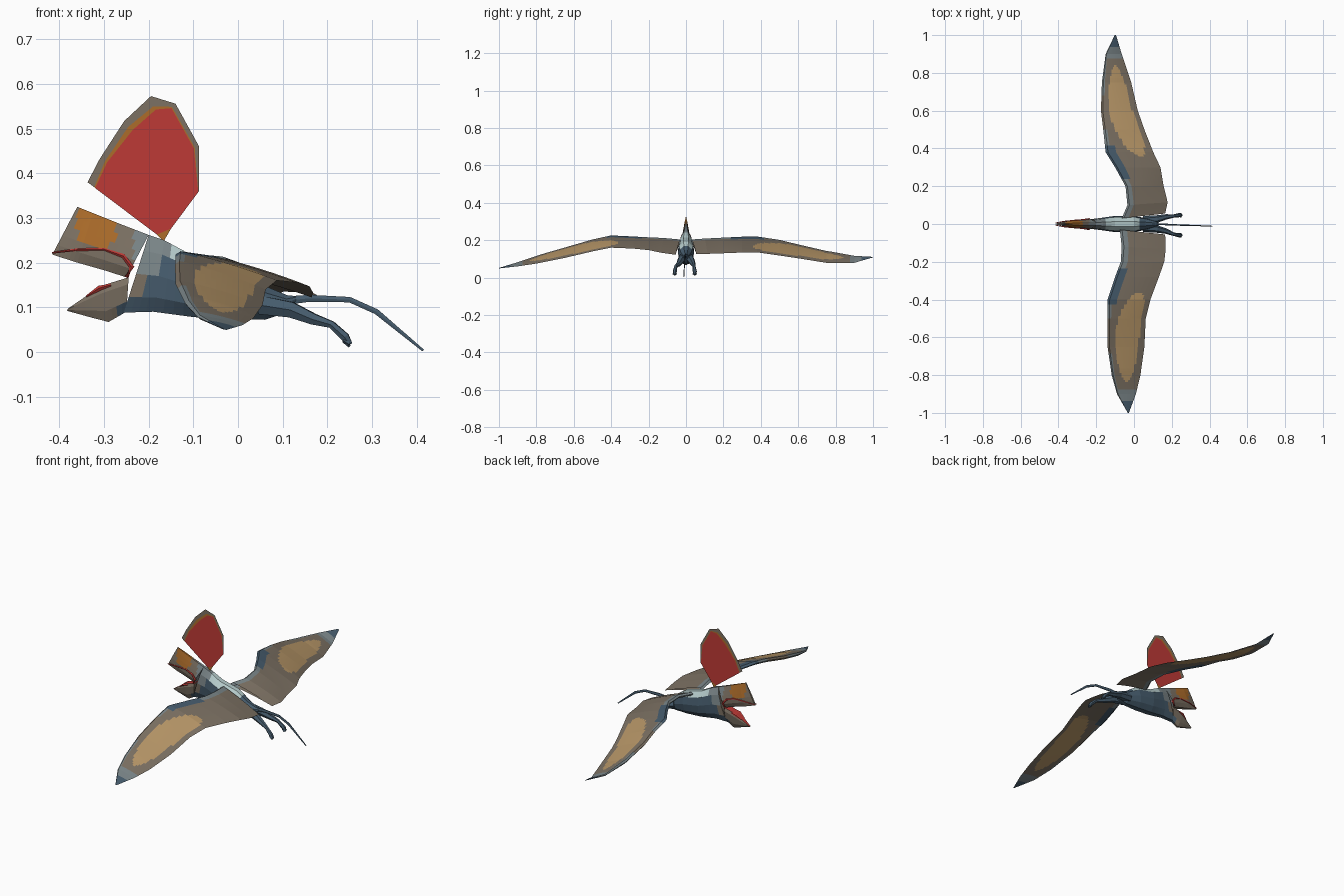
import bpy, bmesh, math
from mathutils import Vector

if "Cube" in bpy.data.objects:
    bpy.data.objects.remove(bpy.data.objects["Cube"])

COLOURS = {"taupe": (124, 113, 99), "tan": (184, 151, 104), "slate": (70, 92, 109),
           "grey_blue": (122, 133, 136), "pale": (182, 204, 204), "red": (190, 58, 54),
           "orange": (172, 108, 42)}
NAMES = list(COLOURS)
MATS = []
for n, c in COLOURS.items():
    m = bpy.data.materials.new(n)
    m.diffuse_color = [((v / 255 + 0.055) / 1.055) ** 2.4 for v in c] + [1]
    m.use_nodes = True
    m.node_tree.nodes["Principled BSDF"].inputs["Base Color"].default_value = m.diffuse_color
    MATS.append(m)


def make(name, verts, faces, rule, recalc=True):
    """Mesh object, each face coloured by rule(centre, normal)."""
    bm = bmesh.new()
    vs = [bm.verts.new(v) for v in verts]
    for f in faces:
        bm.faces.new([vs[i] for i in f])
    bmesh.ops.remove_doubles(bm, verts=bm.verts[:], dist=1e-5)
    if recalc:
        bmesh.ops.recalc_face_normals(bm, faces=bm.faces[:])
    bm.normal_update()
    for f in bm.faces:
        f.material_index = NAMES.index(rule(f.calc_center_median(), f.normal))
    me = bpy.data.meshes.new(name)
    for m in MATS:
        me.materials.append(m)
    bm.to_mesh(me)
    bm.free()
    ob = bpy.data.objects.new(name, me)
    bpy.context.collection.objects.link(ob)
    return ob


def skin(name, rings, rule):
    """Joins equal closed rings and caps the ends."""
    n = len(rings[0])
    verts = [v for r in rings for v in r]
    faces = [(i * n + j, i * n + (j + 1) % n, (i + 1) * n + (j + 1) % n, (i + 1) * n + j)
             for i in range(len(rings) - 1) for j in range(n)]
    faces += [tuple(range(n)), tuple(range((len(rings) - 1) * n, len(rings) * n))]
    return make(name, verts, faces, rule)


def lerp(a, b, t):
    return [x + (y - x) * t for x, y in zip(a, b)]


def loft(name, stations, section, rule, cuts=4):
    """Stations: bottom x,z, top x,z, half width. Section: height and width fractions."""
    rows = [lerp(a, b, k / cuts) for a, b in zip(stations, stations[1:]) for k in range(cuts)]
    rows.append(stations[-1])
    rings = []
    for xb, zb, xt, zt, w in rows:
        half = [(xb + (xt - xb) * h, w * s, zb + (zt - zb) * h) for h, s in section]
        rings.append(half + [(x, -y, z) for x, y, z in reversed(half)])
    return skin(name, rings, rule)


def tube(name, path, radii, rule, sides=6, flat=1.0):
    pts = [Vector(p) for p in path]
    rings = []
    for i, p in enumerate(pts):
        d = (pts[min(i + 1, len(pts) - 1)] - pts[max(i - 1, 0)]).normalized()
        side = d.cross(Vector((0, 0, 1))).normalized()
        up = side.cross(d)
        rings.append([p + radii[i] * (flat * math.cos(a) * side + math.sin(a) * up)
                      for a in (2 * math.pi * k / sides for k in range(sides))])
    return skin(name, rings, rule)


# body and neck
def body_rule(c, n):
    if c.x < -0.215:
        return "taupe" if c.z > 0.13 else "slate"
    if n.z > 0.35 and c.x < 0.03:
        return "pale" if c.x > -0.15 else "grey_blue"
    if c.z > 0.19 and c.x < -0.17:
        return "grey_blue"
    return "slate"


loft("body", [(-.256, .088, -.2, .262, .026), (-.19, .09, -.165, .25, .032),
              (-.1, .078, -.1, .215, .043), (-.02, .073, 0, .19, .043),
              (.06, .072, .06, .148, .032), (.1, .085, .11, .127, .018),
              (.13, .113, .13, .125, .007)],
     [(0, .35), (.2, .85), (.5, 1), (.8, .85), (1, .3)], body_rule)


# upper head with bill ridge
def head_rule(c, n):
    if -.36 < c.x < -.27 and c.z > 0.3 - 0.25 * (c.x + .54):
        return "orange"
    return "grey_blue" if c.x > -.235 else "taupe"


loft("upper_head", [(-.416, .218, -.36, .325, .005), (-.36, .2, -.325, .311, .016),
                    (-.3, .183, -.26, .285, .021), (-.25, .167, -.2, .262, .026)],
     [(0, .5), (.2, .95), (.4, 1), (.6, .8), (.8, .55), (1, .25)], head_rule, 6)

# lower jaw with red mouth lining on top
loft("lower_jaw", [(-.383, .092, -.381, .097, .005), (-.325, .076, -.33, .132, .017),
                   (-.29, .067, -.31, .147, .021), (-.25, .09, -.245, .167, .026)],
     [(0, .25), (.3, .75), (.8, 1), (1, .8)],
     lambda c, n: "red" if n.z > .5 else ("slate" if c.z < .1 and c.x > -.27 else "taupe"))

# red lips
for s, side in ((1, "left"), (-1, "right")):
    lip = [(-.416, .006, .222), (-.36, .016, .229), (-.3, .02, .23),
           (-.257, .024, .215), (-.238, .026, .19), (-.25, .025, .167)]
    tube("lip_" + side, [(x, s * y, z) for x, y, z in lip],
         [.002, .003, .003, .005, .006, .005], lambda c, n: "red", 5)
    tube("lower_lip_" + side, [(-.34, s * .013, .124), (-.31, s * .019, .143), (-.285, s * .02, .15)],
         [.002, .006, .003], lambda c, n: "red", 5)

# head crest: thin sail with a dull border
outer = [(-.337, .38), (-.31, .432), (-.255, .517), (-.195, .573), (-.14, .556), (-.087, .46), (-.087, .36)]
mid = [(-.322, .369), (-.298, .427), (-.246, .504), (-.19, .55), (-.148, .549), (-.097, .458), (-.089, .358)]
inner = [(-.32, .367), (-.293, .425), (-.236, .497), (-.184, .543), (-.149, .546), (-.099, .456), (-.089, .358)]
base = [(-.182, .263), (-.15, .276)]
pts = outer + mid + inner + base + [(-.167, .247)]
strips = [(r * 7 + i, r * 7 + i + 1, r * 7 + i + 8, r * 7 + i + 7) for r in (0, 1) for i in range(6)]


def crest_rule(c, n):
    if c.z < .27:
        return "orange"
    return "red"


crest = make("crest", [(x, 0, z) for x, z in pts],
             strips + [tuple(range(14, 21)) + (22, 21), (21, 22, 23)], crest_rule, False)
for i, p in enumerate(crest.data.polygons):
    if i < 12:
        p.material_index = NAMES.index("taupe" if i < 6 else "orange")


# wings
def wing_rule(y, t):
    if y > .94:
        return "slate"
    u = (y - .6) / .24
    if abs(u) < 1 and abs(t - (.52 - .17 * min(u, 0))) < .33 * math.sqrt(1 - u * u):
        return "tan"
    if y > .88 or (y > .68 and t < .1):
        return "grey_blue"
    if .24 < y < .42 and t < .2:
        return "slate"
    if y < .24 and t < .18 or .42 <= y < .5 and t < .09:
        return "grey_blue"
    return "taupe"


def wing(name, sign, stations):
    """Stations: span, leading edge x,z, trailing edge x,z."""
    rows = []
    for a, b in zip(stations, stations[1:]):
        k = max(2, round((b[0] - a[0]) / .012))
        rows += [lerp(a, b, i / k) for i in range(k)]
    rows.append(stations[-1])
    ts = [0, .05] + [.1 + .06 * i for i in range(15)] + [1]
    loop = [(t, 1) for t in ts] + [(t, -1) for t in reversed(ts[1:-1])]
    verts, n = [], len(loop)
    for y, xl, zl, xt, zt in rows:
        thin = min(1, (1.02 - y) * 4)
        for t, s in loop:
            h = .010 * thin * min(1, t / .05) * (1 - t) * s
            verts.append((xl + (xt - xl) * t, sign * (y + .03 * t * max(0, 1 - y / .2)),
                          zl + (zt - zl) * t + h + .02 * t * (1 - t) * thin))
    faces = [(i * n + j, i * n + (j + 1) % n, (i + 1) * n + (j + 1) % n, (i + 1) * n + j)
             for i in range(len(rows) - 1) for j in range(n)]

    def rule(c, nrm):
        y = abs(c.y)
        for a, b in zip(stations, stations[1:]):
            if y <= b[0]:
                break
        r = lerp(a, b, (y - a[0]) / (b[0] - a[0]))
        return wing_rule(y, (c.x - r[1]) / (r[3] - r[1]))
    return make(name, verts, faces, rule)


wing("left_wing", 1, [
    (.03, -.065, .197, .165, .125), (.1, -.035, .202, .178, .127), (.2, -.045, .207, .157, .13),
    (.3, -.1, .212, .14, .134), (.38, -.15, .213, .102, .135), (.5, -.163, .195, .055, .118),
    (.6, -.175, .17, .02, .103), (.75, -.17, .135, -.015, .079), (.9, -.15, .113, -.065, .079),
    (1, -.102, .11, -.095, .108)])
wing("right_wing", -1, [
    (.03, -.075, .197, .165, .122), (.12, -.065, .205, .168, .133), (.2, -.07, .208, .16, .147),
    (.28, -.1, .212, .132, .155), (.4, -.14, .218, .087, .16), (.5, -.141, .196, .062, .14),
    (.65, -.14, .152, .055, .105), (.8, -.118, .108, .034, .075), (.9, -.09, .078, .01, .06),
    (1, -.033, .051, -.027, .049)])

# hind legs with toes
slate = lambda c, n: "slate"
for s, end, side in ((1, .047, "left"), (-1, .06, "right")):
    tube("leg_" + side,
         [(.05, s * .018, .105), (.12, s * .026, .094), (.17, s * .038, .073),
          (.21, s * end * .9, .061), (.24, s * end, .033), (.25, s * end, .016)],
         [.024, .02, .014, .009, .011, .008], slate)
    for k in (-1, 0, 1):
        tube("toe_%s_%d" % (side, k + 2),
             [(.238, s * end + k * .004, .026), (.25, s * end + k * .01, .012 + .005 * abs(k))],
             [.006, .003], slate, 4)

# tail
tube("tail", [(.08, 0, .112), (.16, -.002, .12), (.25, -.006, .117), (.31, -.008, .09), (.415, -.011, .003)],
     [.012, .009, .007, .007, .003], slate, 6, .5)
